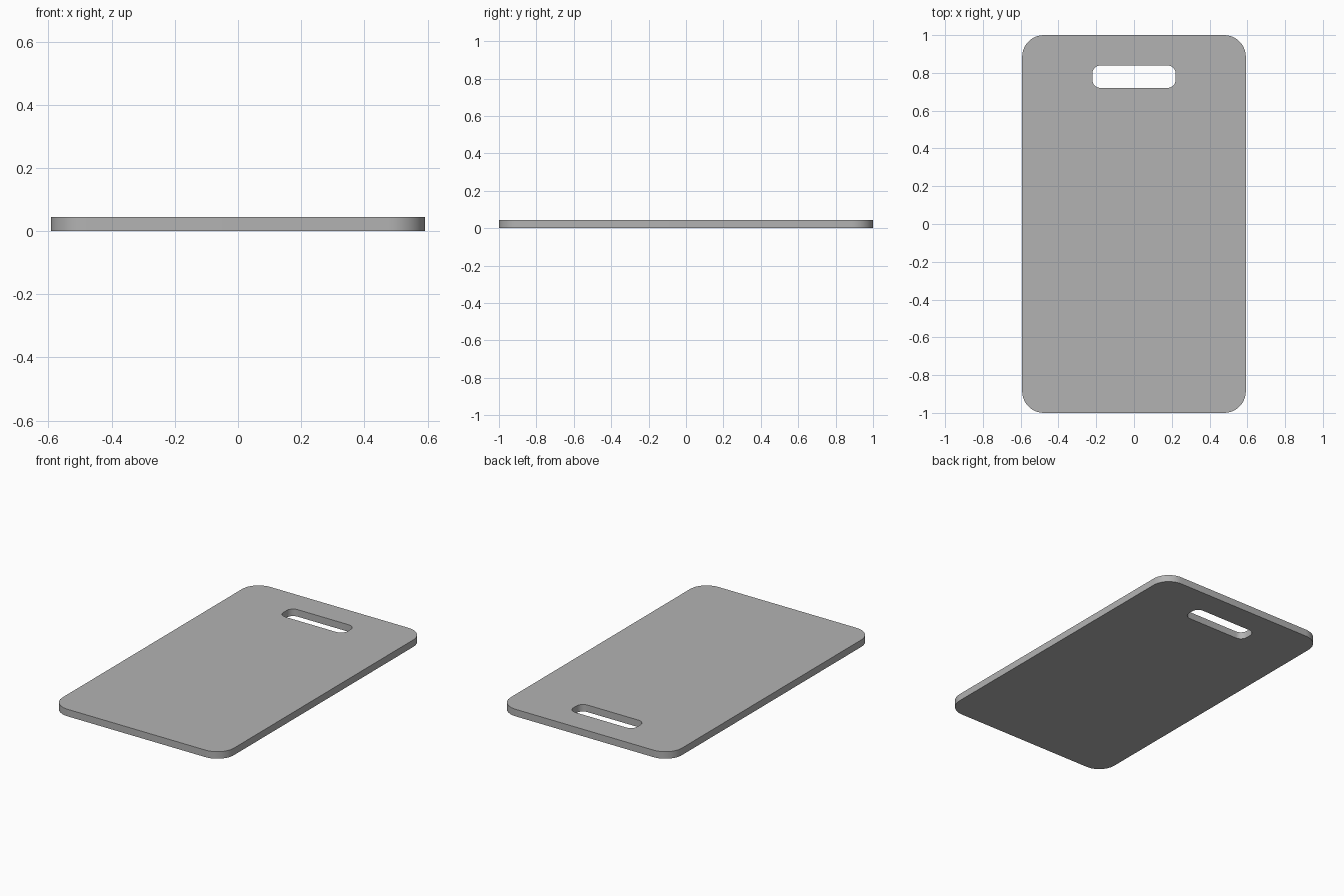
import bpy, bmesh
from math import sin, cos, pi, radians

if "Cube" in bpy.data.objects:
    bpy.data.objects.remove(bpy.data.objects["Cube"])

THICK = 0.044


def rounded_rect(bm, cx, cy, hx, hy, r, seg):
    """Closed loop of edges forming a rounded rectangle at z = 0."""
    verts = []
    for k, (sx, sy) in enumerate([(1, 1), (-1, 1), (-1, -1), (1, -1)]):
        for i in range(seg + 1):
            a = (k + i / seg) * pi / 2
            verts.append(bm.verts.new((cx + sx * (hx - r) + r * cos(a),
                                       cy + sy * (hy - r) + r * sin(a), 0)))
    return [bm.edges.new((v, verts[(i + 1) % len(verts)])) for i, v in enumerate(verts)]


bm = bmesh.new()
# board outline and grip slot
edges = rounded_rect(bm, 0, 0, 0.592, 1.0, 0.115, 12)
edges += rounded_rect(bm, 0, 0.78, 0.221, 0.06, 0.045, 8)
bmesh.ops.triangle_fill(bm, edges=edges, use_beauty=True, normal=(0, 0, 1))

# thickness
ext = bmesh.ops.extrude_face_region(bm, geom=bm.faces[:], use_keep_orig=True)
top = [g for g in ext["geom"] if isinstance(g, bmesh.types.BMVert)]
bmesh.ops.translate(bm, verts=top, vec=(0, 0, THICK))
bmesh.ops.recalc_face_normals(bm, faces=bm.faces[:])

mesh = bpy.data.meshes.new("cutting_board")
bm.to_mesh(mesh)
bm.free()
board = bpy.data.objects.new("cutting_board", mesh)
bpy.context.collection.objects.link(board)

# dark grey plastic
mat = bpy.data.materials.new("dark_grey")
mat.diffuse_color = (0.45, 0.45, 0.45, 1)
mat.use_nodes = True
mat.node_tree.nodes["Principled BSDF"].inputs["Base Color"].default_value = mat.diffuse_color
mesh.materials.append(mat)

# smooth rounded corners, crisp rims
bpy.context.view_layer.objects.active = board
board.select_set(True)
bpy.ops.object.shade_smooth_by_angle(angle=radians(30))
